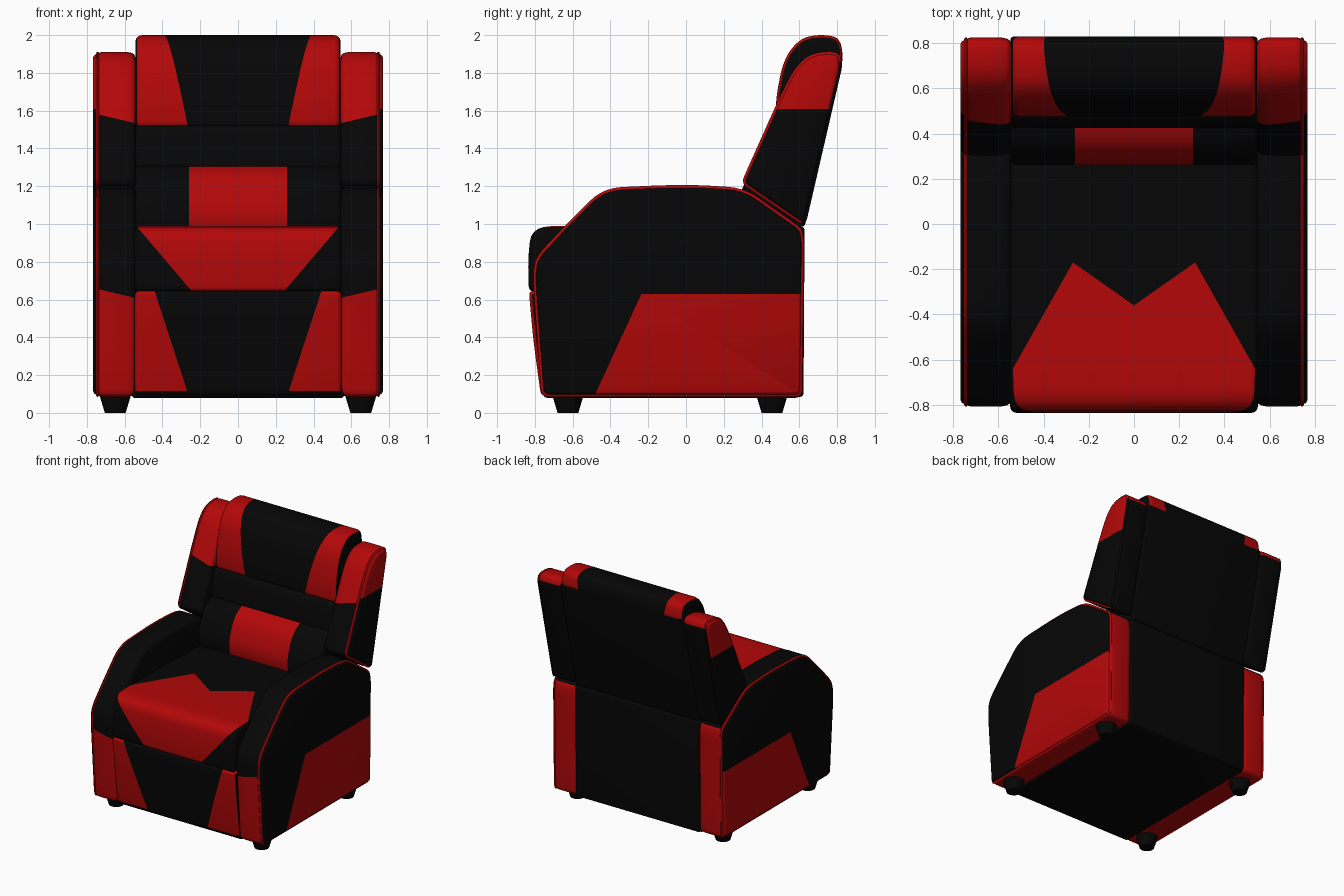
import bpy, bmesh
from mathutils import Vector

if "Cube" in bpy.data.objects:
    bpy.data.objects.remove(bpy.data.objects["Cube"])


def material(name, rgb):
    m = bpy.data.materials.new(name)
    m.diffuse_color = (*rgb, 1)
    m.use_nodes = True
    m.node_tree.nodes["Principled BSDF"].inputs["Base Color"].default_value = m.diffuse_color
    return m


BLACK = material("black leather", (0.0018, 0.0018, 0.0018))
RED = material("red leather", (0.45, 0.0022, 0.0025))


def fillet(pts, steps=5):
    """Round each (y, z, r) corner of a closed profile."""
    out = []
    for i, (y, z, r) in enumerate(pts):
        p = Vector((y, z))
        ends = []
        for q in (pts[i - 1], pts[(i + 1) % len(pts)]):
            d = Vector(q[:2]) - p
            ends.append(p + d.normalized() * min(r, d.length * 0.46))
        for k in range(steps + 1):
            t = k / steps
            out.append(ends[0] * (1 - t) ** 2 + p * 2 * t * (1 - t) + ends[1] * t * t)
    return out


def inset(poly, d):
    """Offset a closed profile inward."""
    n = len(poly)
    area = sum(poly[i - 1].cross(poly[i]) for i in range(n))
    s = 1 if area > 0 else -1
    res = []
    for i in range(n):
        a = (poly[i] - poly[i - 1]).normalized()
        b = (poly[(i + 1) % n] - poly[i]).normalized()
        na, nb = Vector((-a.y, a.x)) * s, Vector((-b.y, b.x)) * s
        res.append(poly[i] + (na + nb) / (1 + na.dot(nb)) * d)
    return res


def loft(name, pts, stations, base=BLACK, zones=()):
    """Skin a side profile through (x, inset) stations. Each zone is a list of
    half spaces a|x| + by + cz < d; the faces inside a zone become red."""
    poly = fillet(pts)
    bm = bmesh.new()
    rings = [[bm.verts.new((x, p.x, p.y)) for p in inset(poly, d)] for x, d in stations]
    n = len(poly)
    for r0, r1 in zip(rings, rings[1:]):
        for i in range(n):
            j = (i + 1) % n
            bm.faces.new((r0[i], r0[j], r1[j], r1[i]))
    bm.faces.new(rings[0])
    bm.faces.new(rings[-1])
    bmesh.ops.recalc_face_normals(bm, faces=bm.faces)
    planes = {(s * a, b, c, d) for z in zones for a, b, c, d in z for s in (1, -1)}
    for a, b, c, d in sorted(planes):
        no = Vector((a, b, c))
        bmesh.ops.bisect_plane(bm, geom=bm.verts[:] + bm.edges[:] + bm.faces[:], dist=1e-5,
                               plane_co=no * d / no.length_squared, plane_no=no)
    for f in bm.faces:
        m = f.calc_center_median()
        f.material_index = int(any(all(a * abs(m.x) + b * m.y + c * m.z < d for a, b, c, d in z)
                                   for z in zones))
    return finish(name, bm, (base, RED))


def finish(name, bm, mats):
    me = bpy.data.meshes.new(name)
    bm.to_mesh(me)
    bm.free()
    for m in mats:
        me.materials.append(m)
    ob = bpy.data.objects.new(name, me)
    bpy.context.collection.objects.link(ob)
    return ob


def pillow(w, r):
    half = [(w, r), (w - 0.08 * r, 0.6 * r), (w - 0.3 * r, 0.28 * r), (w - 0.6 * r, 0.08 * r), (w - r, 0)]
    return [(-x, d) for x, d in half] + [(x, d) for x, d in reversed(half)]


# base box and rear panel
loft("base", [(-0.755, 0.08, 0.02), (0.6, 0.08, 0.02), (0.6, 0.68, 0.02), (-0.755, 0.68, 0.02)],
     pillow(0.56, 0.01))
loft("rear_panel", [(0.5, 0.085, 0.02), (0.622, 0.085, 0.02), (0.628, 0.985, 0.02), (0.5, 0.985, 0.02)],
     pillow(0.555, 0.015))

# footrest with slanted red sides
k = 0.17 / 0.52
loft("footrest", [(-0.768, 0.09, 0.03), (-0.808, 0.38, 0.1), (-0.832, 0.645, 0.025), (-0.7, 0.645, 0.025),
                  (-0.7, 0.09, 0.025)], pillow(0.547, 0.024),
     zones=[[(-1, 0, k, -0.27 + k * 0.12), (0, 0, -1, -0.115), (1, 0, 0, 0.545)]])

# seat cushion with red notched front
a, b, c = 0.26 / 0.46, 0.19 / 0.27, 0.28 / 0.33
loft("seat", [(-0.832, 0.642, 0.03), (-0.837, 0.82, 0.08), (-0.817, 0.985, 0.1), (-0.6, 0.992, 0.1),
              (0.45, 0.965, 0.04), (0.45, 0.642, 0.04)], pillow(0.548, 0.03),
     zones=[[(1, a, 0, 0.53 - a * 0.63), (-b, 1, 0, -0.36), (1, 0, -c, 0.25 - c * 0.65)]])

# backrest: lumbar, middle and head cushions, rear shell
loft("lumbar_cushion", [(0.28, 0.92, 0.04), (0.25, 1.06, 0.09), (0.32, 1.25, 0.08), (0.455, 1.325, 0.1),
                        (0.62, 1.325, 0.03), (0.58, 0.92, 0.03)], pillow(0.547, 0.03),
     zones=[[(1, 0, 0, 0.26)]])
loft("middle_cushion", [(0.42, 1.29, 0.03), (0.435, 1.42, 0.06), (0.465, 1.525, 0.04), (0.7, 1.54, 0.03),
                        (0.65, 1.29, 0.03)], pillow(0.547, 0.03))
loft("head_cushion", [(0.475, 1.51, 0.035), (0.475, 1.66, 0.08), (0.515, 1.87, 0.1), (0.60, 1.98, 0.08),
                      (0.70, 2.004, 0.06), (0.815, 1.99, 0.06), (0.832, 1.88, 0.03), (0.79, 1.8, 0.05),
                      (0.72, 1.51, 0.03)], pillow(0.543, 0.035),
     zones=[[(-1, 0.12, 0.2, 0.094), (1, 0, 0, 0.534)]])
loft("back_shell", [(0.56, 0.985, 0.015), (0.628, 0.985, 0.02), (0.832, 1.885, 0.02), (0.77, 1.885, 0.02)],
     pillow(0.547, 0.015))

ARM = [(-0.765, 0.085, 0.04), (-0.812, 0.74, 0.12), (-0.79, 0.83, 0.06), (-0.64, 0.99, 0.1),
       (-0.44, 1.19, 0.1), (0, 1.21, 0.2), (0.31, 1.19, 0.09), (0.615, 0.975, 0.04), (0.625, 0.9, 0.03),
       (0.615, 0.085, 0.04)]
WING = [(0.292, 1.215, 0.04), (0.482, 1.64, 0.1), (0.57, 1.82, 0.09), (0.66, 1.905, 0.07),
        (0.805, 1.915, 0.06), (0.83, 1.85, 0.04), (0.63, 0.985, 0.05)]
BODY = [(0.543, 0.03), (0.549, 0.014), (0.563, 0.005), (0.59, 0), (0.715, 0), (0.732, 0.003), (0.742, 0.01)]
PIPE = [(0.734, 0.012), (0.738, 0.002), (0.743, -0.001), (0.748, 0.002), (0.752, 0.012)]
PANEL = [(0.743, 0.012), (0.756, 0.014), (0.763, 0.02), (0.767, 0.03)]

for s, side in ((1, "right"), (-1, "left")):
    def at(st):
        return [(s * x, d) for x, d in st]

    # arm body: red lower front, rear strip and underside
    loft("arm_" + side, ARM, at(BODY), zones=[
        [(0, 1, 0, -0.70), (-0.235, 0, 1, 0.481)],
        [(0, -1, 0, -0.59), (0, 0, 1, 0.97)],
        [(0, 0, 1, 0.10)]])
    loft("arm_piping_" + side, ARM, at(PIPE), RED)
    loft("arm_outer_panel_" + side, ARM, at(PANEL), zones=[
        [(0, -1, 0.46, 0.526), (0, 0, 1, 0.63)]])

    # backrest wing: red top, black rear
    loft("wing_" + side, WING, at(BODY), zones=[
        [(0.235, 0, -1, -1.406), (0, 1, -0.2247, 0.395)],
        [(0, 0, -1, -1.86)]])
    loft("wing_piping_" + side, WING, at(PIPE), zones=[
        [(0, 1, -0.2247, 0.385)], [(0, 0, -1, -1.86)]])
    loft("wing_outer_panel_" + side, WING, at(PANEL), zones=[[(0, 0, -1, -1.61)]])

    # tapered feet
    for y, end in ((-0.625, "front"), (0.455, "rear")):
        bm = bmesh.new()
        bmesh.ops.create_cone(bm, cap_ends=True, segments=20, radius1=0.055, radius2=0.085, depth=0.1)
        bmesh.ops.translate(bm, verts=bm.verts, vec=(s * 0.65, y, 0.05))
        finish(f"{end}_foot_{side}", bm, (BLACK,))

# smooth shading
for ob in bpy.context.collection.objects:
    ob.select_set(True)
    bpy.context.view_layer.objects.active = ob
bpy.ops.object.shade_smooth_by_angle(angle=0.7)
